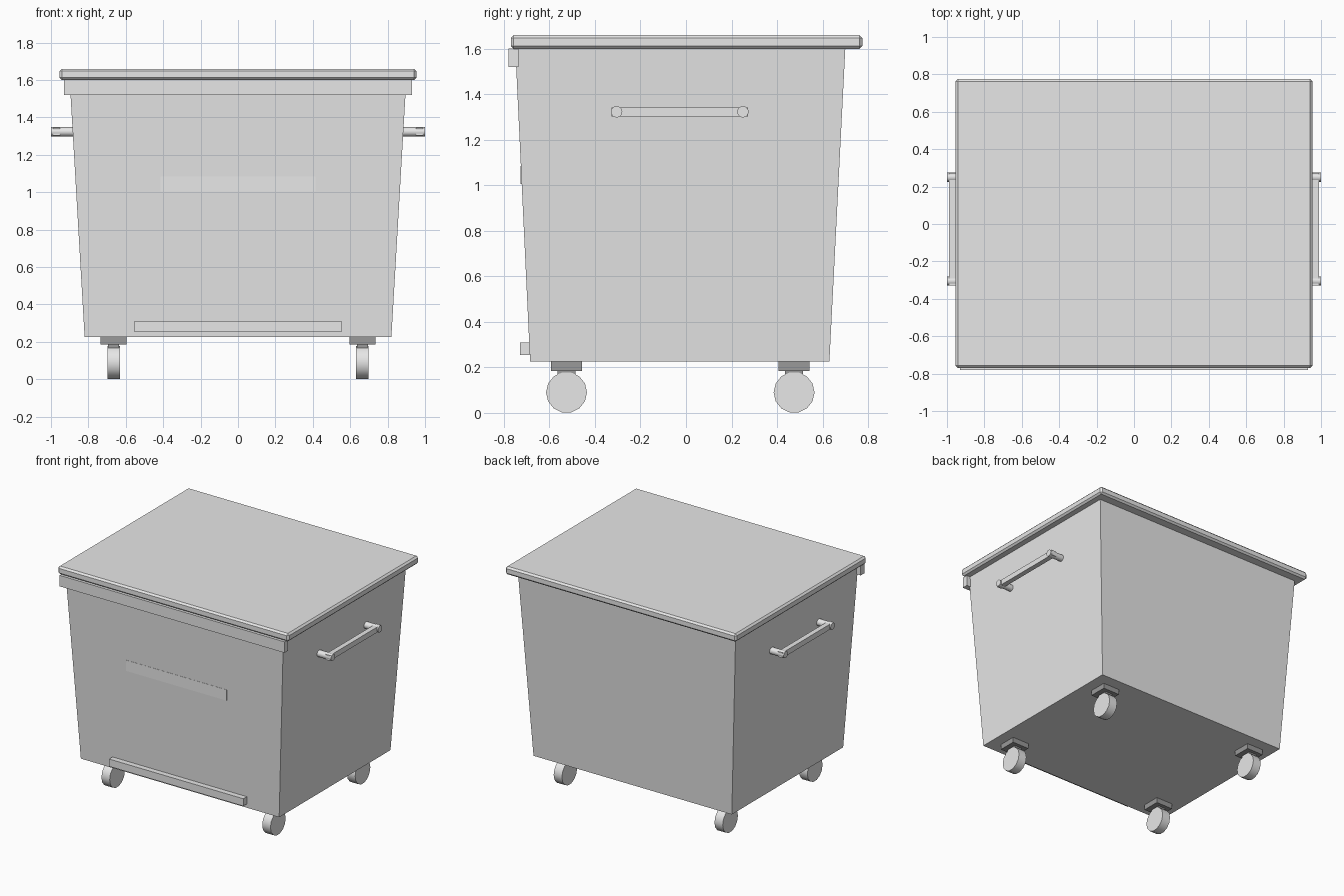
import bpy, bmesh, math
from mathutils import Matrix

if "Cube" in bpy.data.objects:
    bpy.data.objects.remove(bpy.data.objects["Cube"])


def material(name, v):
    m = bpy.data.materials.new(name)
    m.diffuse_color = (v, v, v, 1)
    m.use_nodes = True
    m.node_tree.nodes["Principled BSDF"].inputs["Base Color"].default_value = m.diffuse_color
    return m


GREY = material("light_grey", 0.8)
DARK = material("dark_grey", 0.32)
PALE = material("pale_grey", 0.9)


def finish(name, bm, mat, smooth=False):
    bmesh.ops.recalc_face_normals(bm, faces=bm.faces)
    me = bpy.data.meshes.new(name)
    bm.to_mesh(me)
    bm.free()
    me.materials.append(mat)
    ob = bpy.data.objects.new(name, me)
    bpy.context.collection.objects.link(ob)
    if smooth:
        bpy.ops.object.select_all(action='DESELECT')
        ob.select_set(True)
        bpy.context.view_layer.objects.active = ob
        bpy.ops.object.shade_smooth_by_angle(angle=math.radians(35))
    return ob


def frustum(name, bottom, top, z0, z1, mat=GREY, bevel=0):
    """Box between two rectangles given as (x0, x1, y0, y1)."""
    bm = bmesh.new()
    rings = []
    for (x0, x1, y0, y1), z in ((bottom, z0), (top, z1)):
        rings.append([bm.verts.new((x, y, z)) for x, y in
                      ((x0, y0), (x1, y0), (x1, y1), (x0, y1))])
    low, high = rings
    bm.faces.new(low)
    bm.faces.new(high)
    for i in range(4):
        j = (i + 1) % 4
        bm.faces.new((low[i], low[j], high[j], high[i]))
    if bevel:
        bmesh.ops.bevel(bm, geom=bm.edges[:], offset=bevel, segments=1,
                        affect='EDGES')
    return finish(name, bm, mat)


def box(name, x0, x1, y0, y1, z0, z1, mat=GREY, bevel=0):
    r = (x0, x1, y0, y1)
    return frustum(name, r, r, z0, z1, mat, bevel)


def x_cylinder(name, x0, x1, y, z, radius, sides):
    """Cylinder lying along x."""
    bm = bmesh.new()
    bmesh.ops.create_cone(bm, cap_ends=True, segments=sides, radius1=radius,
                          radius2=radius, depth=abs(x1 - x0),
                          matrix=Matrix.Translation(((x0 + x1) / 2, y, z))
                          @ Matrix.Rotation(math.pi / 2, 4, 'Y'))
    return finish(name, bm, GREY, smooth=True)


# Tapered container and its lid
frustum("container", (-0.82, 0.82, -0.685, 0.63), (-0.9, 0.9, -0.75, 0.7),
        0.225, 1.602)
box("lid", -0.955, 0.955, -0.77, 0.775, 1.6, 1.66, bevel=0.013)

# Front rim, lower bumper and thin label plate
box("front_rim", -0.93, 0.93, -0.78, -0.735, 1.52, 1.602)
box("front_bumper", -0.555, 0.555, -0.73, -0.675, 0.255, 0.31)
frustum("label_plate", (-0.415, 0.415, -0.728, -0.721),
        (-0.415, 0.415, -0.727, -0.721), 1.005, 1.085, PALE)

for side, s in (("left", -1), ("right", 1)):
    # Side handle: two round posts and a square bar
    for end, y in (("front", -0.305), ("back", 0.25)):
        x_cylinder(f"{side}_{end}_handle_post", s * 0.86, s * 1.0, y, 1.323,
                   0.025, 16)
    xs = sorted((s * 0.952, s * 0.99))
    box(f"{side}_handle_bar", *xs, -0.328, 0.273, 1.303, 1.343)

    # Casters: mounting plate, fork block and wheel
    for end, y in (("front", -0.525), ("back", 0.475)):
        c = s * 0.665
        tag = f"{side}_{end}_caster"
        box(tag + "_plate", c - 0.07, c + 0.07, y - 0.068, y + 0.068,
            0.185, 0.227, DARK)
        box(tag + "_fork", c - 0.03, c + 0.03, y - 0.04, y + 0.04,
            0.12, 0.187, DARK)
        x_cylinder(tag + "_wheel", c - 0.034, c + 0.034, y, 0.09, 0.09, 14)
